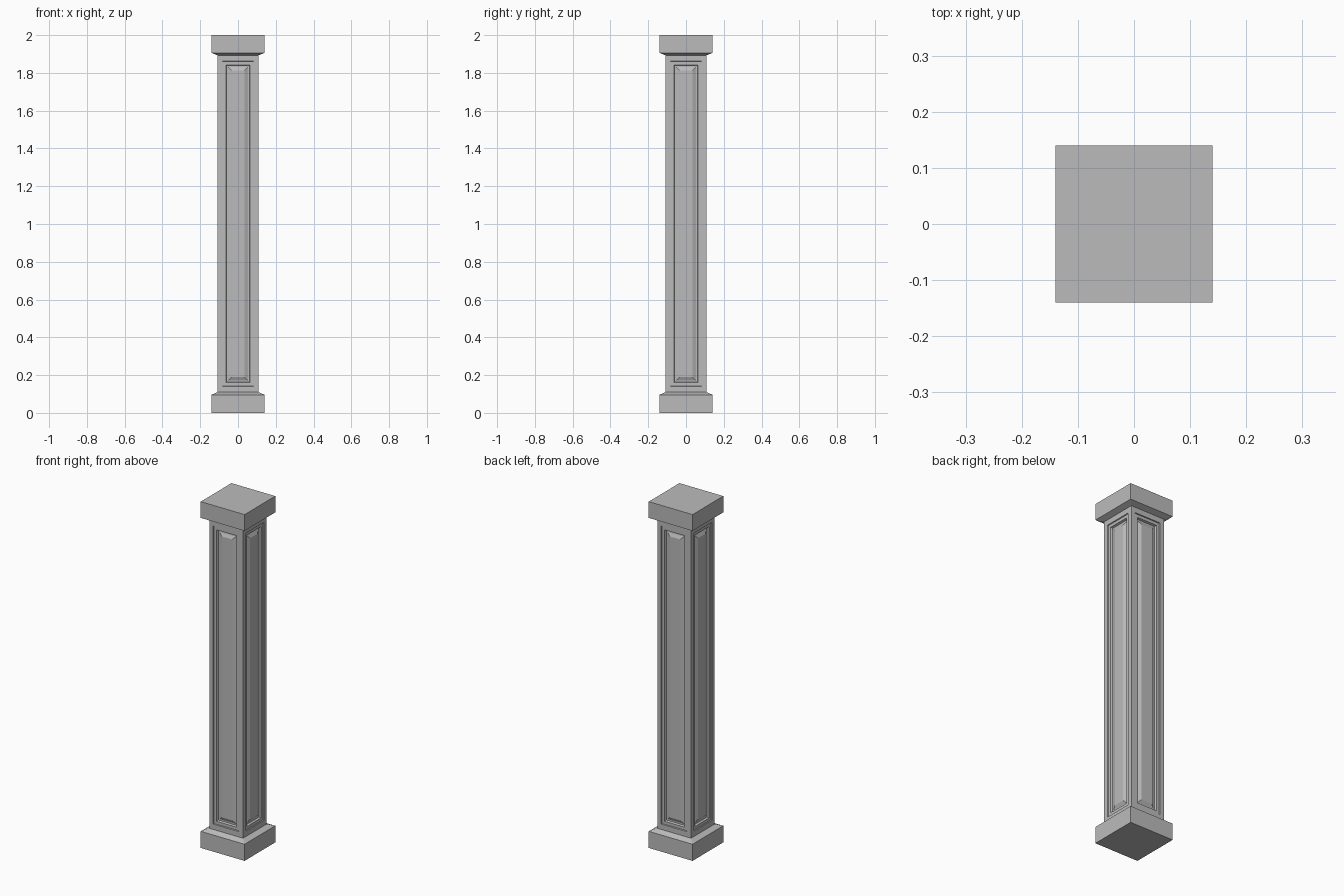
import bpy
import bmesh
from mathutils import Matrix, Vector

cube = bpy.data.objects.get("Cube")
if cube:
    bpy.data.objects.remove(cube, do_unlink=True)

# Material
stone = bpy.data.materials.new("grey stone")
stone.use_nodes = True
colour = (0.5, 0.5, 0.5, 1)
stone.diffuse_color = colour
stone.node_tree.nodes["Principled BSDF"].inputs["Base Color"].default_value = colour

SHAFT, BLOCK = 0.108, 0.14
BOTTOM, TOP = 0.11, 1.893


def finish(bm, name):
    mesh = bpy.data.meshes.new(name)
    bmesh.ops.recalc_face_normals(bm, faces=bm.faces)
    bm.to_mesh(mesh)
    bm.free()
    mesh.materials.append(stone)
    obj = bpy.data.objects.new(name, mesh)
    bpy.context.collection.objects.link(obj)
    return obj


def bridge(bm, lower, upper):
    for i in range(4):
        j = (i + 1) % 4
        bm.faces.new((lower[i], lower[j], upper[j], upper[i]))


def square_block(name, profile):
    """Stack square rings of (half width, height) into a closed block."""
    bm = bmesh.new()
    rings = [[bm.verts.new((x * h, y * h, z))
              for x, y in ((-1, -1), (1, -1), (1, 1), (-1, 1))]
             for h, z in profile]
    for lower, upper in zip(rings, rings[1:]):
        bridge(bm, lower, upper)
    bm.faces.new(rings[0])
    bm.faces.new(rings[-1])
    return finish(bm, name)


# Plinth and cap with sloped shoulders
square_block("base_plinth", [(BLOCK, 0), (BLOCK, 0.096), (SHAFT, BOTTOM)])
square_block("top_cap", [(SHAFT, TOP), (BLOCK, 1.906), (BLOCK, 2)])

# Shaft side: stepped frame, groove and raised field as (inset, depth)
PANEL = [(0, 0), (0.025, 0), (0.027, 0.005), (0.044, 0.005),
         (0.048, 0.016), (0.056, 0.016), (0.074, 0.007)]
bm = bmesh.new()
for turn in range(4):
    spin = Matrix.Rotation(turn * 1.5707963, 3, "Z")
    rings = []
    for inset, depth in PANEL:
        half = SHAFT - inset
        rise = inset + (0.006 if inset else 0)
        low, high = BOTTOM + rise, TOP - rise
        rings.append([bm.verts.new(spin @ Vector((x, depth - SHAFT, z)))
                      for x, z in ((-half, low), (half, low),
                                   (half, high), (-half, high))])
    for outer, inner in zip(rings, rings[1:]):
        bridge(bm, outer, inner)
    bm.faces.new(rings[-1])
bmesh.ops.remove_doubles(bm, verts=bm.verts, dist=0.0001)
finish(bm, "panelled_shaft")
